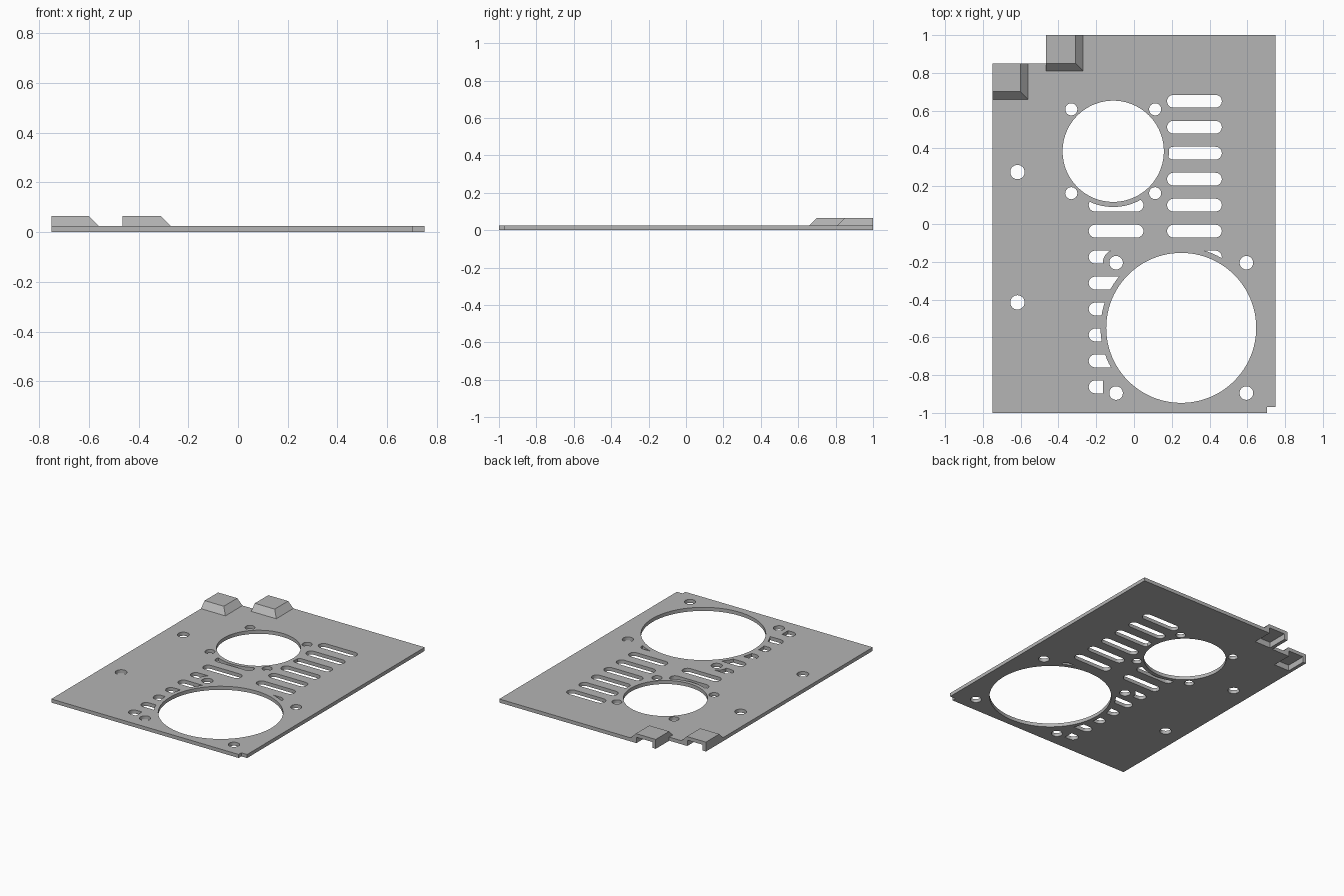
import bpy, bmesh
from math import sin, cos, pi, radians

old = bpy.data.objects.get("Cube")
if old:
    bpy.data.objects.remove(old, do_unlink=True)

T = 0.025      # sheet thickness
TOP = 0.066    # height of the raised hooks

grey = bpy.data.materials.new("sheet_grey")
grey.use_nodes = True
grey.diffuse_color = (0.46, 0.46, 0.46, 1)
grey.node_tree.nodes["Principled BSDF"].inputs["Base Color"].default_value = (0.46, 0.46, 0.46, 1)


def make(name, bm):
    bmesh.ops.recalc_face_normals(bm, faces=bm.faces)
    mesh = bpy.data.meshes.new(name)
    bm.to_mesh(mesh)
    bm.free()
    ob = bpy.data.objects.new(name, mesh)
    bpy.context.collection.objects.link(ob)
    mesh.materials.append(grey)
    return ob


def prisms(name, outlines, z0, z1):
    """One object made of straight extruded outlines."""
    bm = bmesh.new()
    for pts in outlines:
        face = bm.faces.new([bm.verts.new((x, y, z0)) for x, y in pts])
        ext = bmesh.ops.extrude_face_region(bm, geom=[face])
        verts = [g for g in ext["geom"] if isinstance(g, bmesh.types.BMVert)]
        bmesh.ops.translate(bm, verts=verts, vec=(0, 0, z1 - z0))
    return make(name, bm)


def circle(x, y, r, n=32):
    return [(x + r * cos(2 * pi * i / n), y + r * sin(2 * pi * i / n)) for i in range(n)]


def rect(x0, x1, y0, y1):
    return [(x0, y0), (x1, y0), (x1, y1), (x0, y1)]


def slot(x0, x1, y, r=0.034, n=12):
    right = [(x1 - r + r * sin(pi * i / n), y - r * cos(pi * i / n)) for i in range(n + 1)]
    left = [(x0 + r - r * sin(pi * i / n), y + r * cos(pi * i / n)) for i in range(n + 1)]
    return right + left


def cut(ob, cutter):
    """Subtract the cutter for good and remove it."""
    cutter.hide_render = True
    mod = ob.modifiers.new("cut", "BOOLEAN")
    mod.operation = "DIFFERENCE"
    mod.solver = "EXACT"
    mod.object = cutter
    bpy.context.view_layer.objects.active = ob
    bpy.ops.object.modifier_apply(modifier=mod.name)
    bpy.data.objects.remove(cutter, do_unlink=True)


# Flat plate, leaving room for the two hooks and the corner notch
plate = prisms("plate", [[
    (-0.75, -1), (0.705, -1), (0.705, -0.97), (0.75, -0.97), (0.75, 1), (-0.27, 1),
    (-0.27, 0.81), (-0.465, 0.81), (-0.465, 0.85), (-0.56, 0.85), (-0.56, 0.66), (-0.75, 0.66)]], 0, T)

# Two columns of vent slots
pitch = 0.1375
slots = [slot(0.175, 0.465, 0.65 - pitch * i) for i in range(7)]
slots += [slot(-0.24, 0.05, 0.10 - pitch * i) for i in range(8)]
vents = prisms("vent_cutter", slots, -0.1, 0.1)

# Solid rims kept around the fan openings and their screws
rims = [circle(-0.11, 0.385, 0.295, 96), circle(0.25, -0.55, 0.427, 96), circle(-0.095, -0.205, 0.07),
        rect(-0.123, 0.07, -0.25, -0.12), rect(-0.165, 0.07, -0.95, -0.8)]
for outline in rims:
    cut(vents, prisms("rim_cutter", [outline], -0.2, 0.2))
cut(plate, vents)

# Fan openings, fan screw holes and mounting holes
holes = [circle(-0.617, y, 0.038) for y in (0.275, -0.415)]
for x, y, r, half, hole in ((-0.11, 0.385, 0.268, 0.222, 0.032), (0.25, -0.55, 0.397, 0.345, 0.036)):
    holes.append(circle(x, y, r, 96))
    holes += [circle(x + sx * half, y + sy * half, hole) for sx in (-1, 1) for sy in (-1, 1)]
cut(plate, prisms("hole_cutter", holes, -0.1, 0.1))

bpy.ops.object.select_all(action="DESELECT")
plate.select_set(True)
bpy.context.view_layer.objects.active = plate
bpy.ops.object.shade_smooth_by_angle(angle=radians(30))


# Raised hollow hooks: sloped to the front and inner side, open at the back and below
def hook(name, x0, x1, y0, y1):
    slope = TOP - T
    bm = bmesh.new()
    for z, inset in ((0, 0), (T, 0), (TOP, slope)):
        for x, y in rect(x0, x1 - inset, y0 + inset, y1):
            bm.verts.new((x, y, z))
    bmesh.ops.convex_hull(bm, input=bm.verts)
    bmesh.ops.dissolve_limit(bm, angle_limit=radians(1), verts=bm.verts, edges=bm.edges)
    body = make(name, bm)
    hollow = rect(x0 + T, x1 - slope - 0.004, y0 + slope + 0.004, y1 + 0.1)
    cut(body, prisms("hollow_cutter", [hollow], -0.1, TOP - T))


hook("outer_hook", -0.75, -0.56, 0.66, 0.85)
hook("inner_hook", -0.465, -0.27, 0.81, 1)
